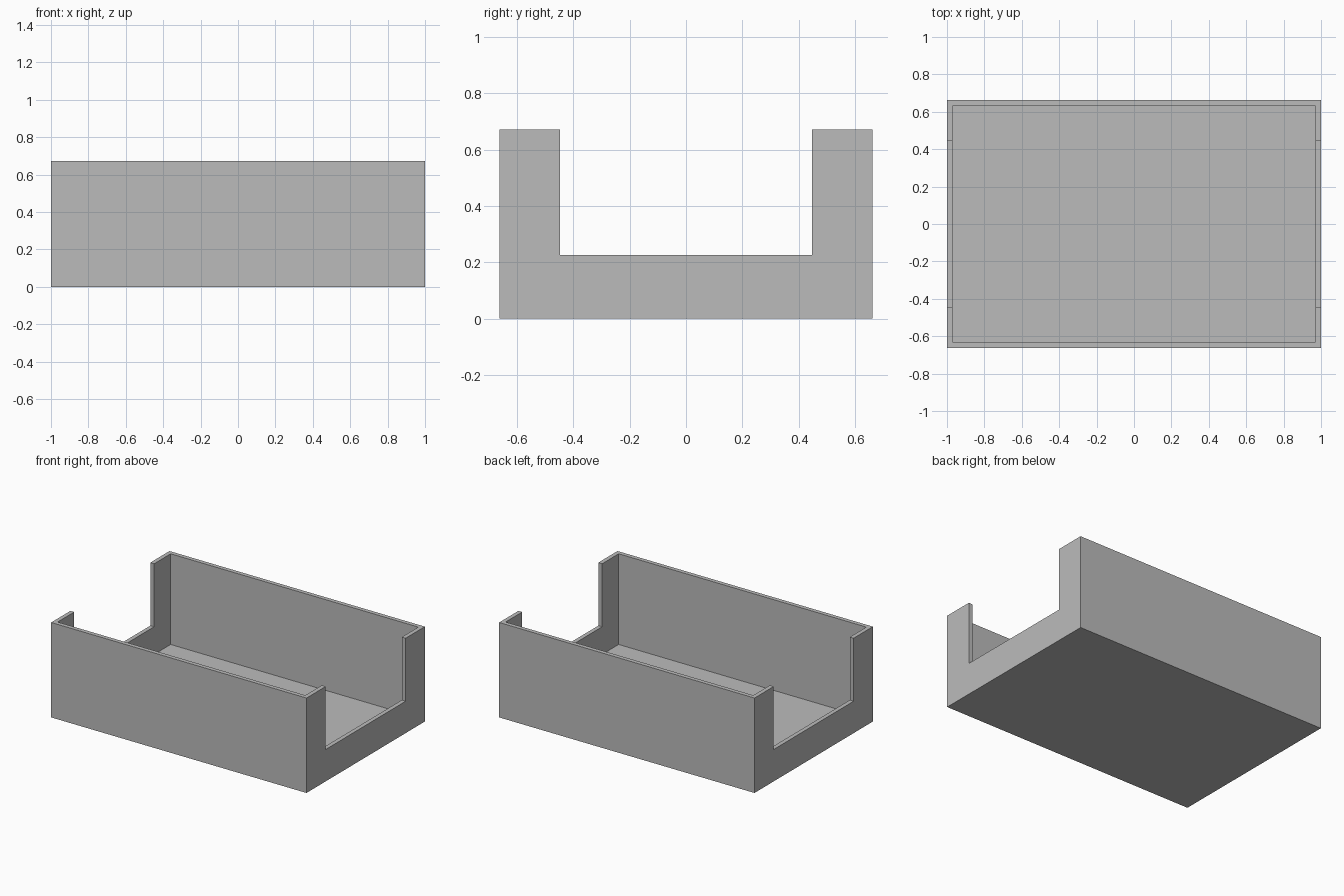
import bpy
import bmesh

cube = bpy.data.objects.get("Cube")
if cube:
    bpy.data.objects.remove(cube, do_unlink=True)

HALF_X, HALF_Y, HEIGHT = 1.0, 0.662, 0.672
WALL = 0.03
NOTCH_HALF_Y, NOTCH_Z = 0.447, 0.226

grey = bpy.data.materials.new("plain grey")
grey.use_nodes = True
colour = (0.5, 0.5, 0.5, 1)
grey.diffuse_color = colour
grey.node_tree.nodes["Principled BSDF"].inputs["Base Color"].default_value = colour


def box(name, half_x, half_y, bottom, top):
    """Box centred on x and y, spanning bottom to top."""
    bm = bmesh.new()
    bmesh.ops.create_cube(bm, size=2)
    for v in bm.verts:
        v.co = (v.co.x * half_x, v.co.y * half_y, top if v.co.z > 0 else bottom)
    mesh = bpy.data.meshes.new(name)
    bm.to_mesh(mesh)
    bm.free()
    mesh.materials.append(grey)
    obj = bpy.data.objects.new(name, mesh)
    bpy.context.collection.objects.link(obj)
    return obj


# Outer block of the open tray
tray = box("open_tray", HALF_X, HALF_Y, 0, HEIGHT)

# Hollow interior, and one slot that notches both end walls
cutters = [
    box("interior_cutter", HALF_X - WALL, HALF_Y - WALL, WALL, HEIGHT + 0.5),
    box("end_notch_cutter", HALF_X + 0.5, NOTCH_HALF_Y, NOTCH_Z, HEIGHT + 0.4),
]
for cutter in cutters:
    cutter.hide_render = True
    cutter.hide_set(True)
    cut = tray.modifiers.new(cutter.name, "BOOLEAN")
    cut.operation = "DIFFERENCE"
    cut.solver = "EXACT"
    cut.object = cutter
